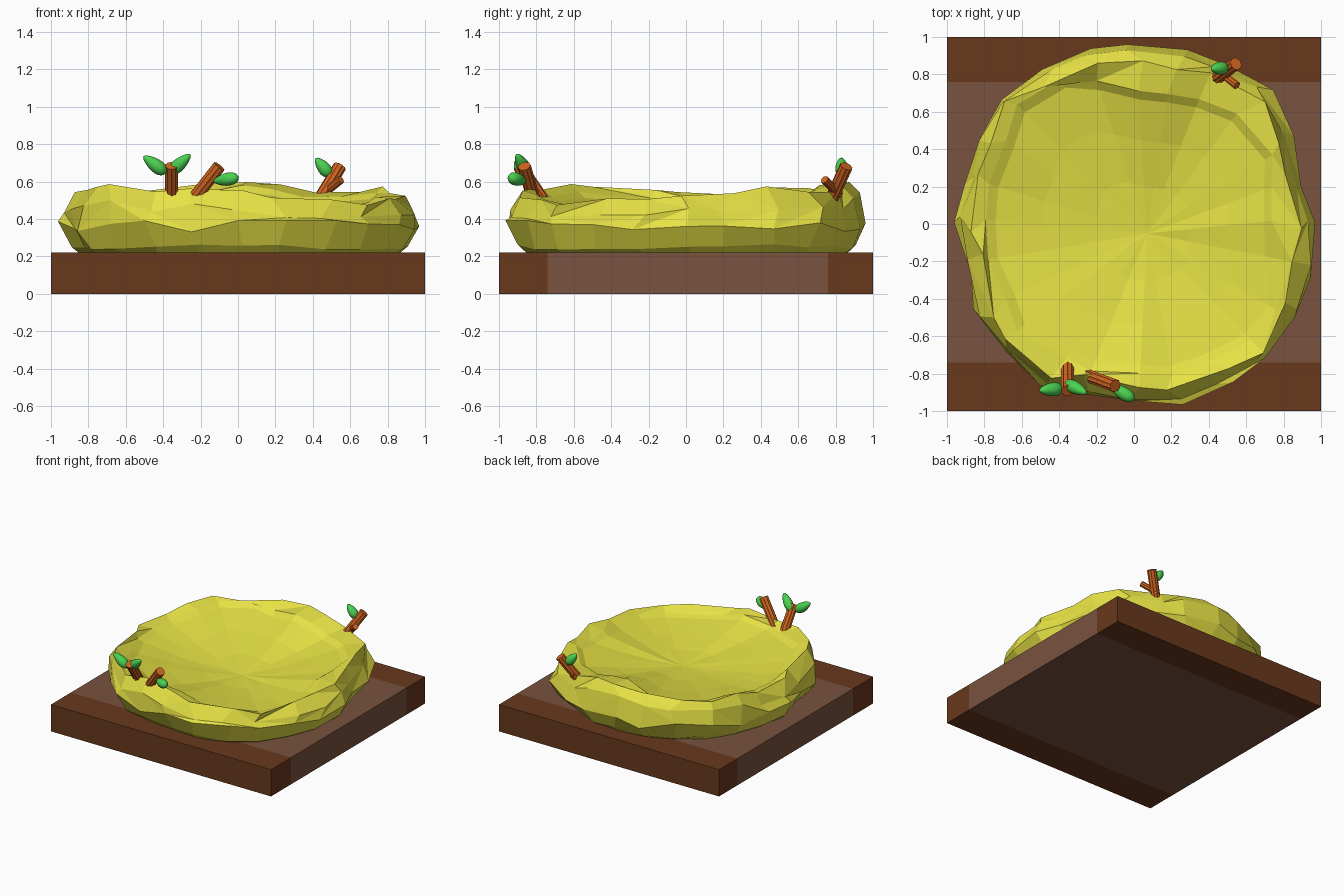
import bpy, bmesh, math, random
from mathutils import Vector

if "Cube" in bpy.data.objects:
    bpy.data.objects.remove(bpy.data.objects["Cube"])

random.seed(11)

def material(name, rgb):
    m = bpy.data.materials.new(name)
    m.diffuse_color = (*rgb, 1)
    m.use_nodes = True
    m.node_tree.nodes["Principled BSDF"].inputs["Base Color"].default_value = m.diffuse_color
    return m

DARK = material("dark_soil", (0.14, 0.04, 0.012))
LIGHT = material("light_soil", (0.19, 0.085, 0.05))
STRAW = material("straw", (0.80, 0.76, 0.06))
BARK = material("bark", (0.64, 0.13, 0.014))
LEAF = material("leaf_green", (0.07, 0.64, 0.08))

def finish(name, bm, mat, smooth=False):
    bmesh.ops.recalc_face_normals(bm, faces=bm.faces)
    me = bpy.data.meshes.new(name)
    bm.to_mesh(me)
    bm.free()
    me.materials.append(mat)
    for p in me.polygons:
        p.use_smooth = smooth
    ob = bpy.data.objects.new(name, me)
    bpy.context.collection.objects.link(ob)
    return ob

# Base slab: dark strips front and back, lighter band between
def slab(name, y0, y1, mat):
    bm = bmesh.new()
    bmesh.ops.create_cube(bm, size=1)
    for v in bm.verts:
        v.co = (v.co.x * 2, (y0 + y1) / 2 + v.co.y * (y1 - y0), 0.11 + v.co.z * 0.22)
    finish(name, bm, mat)

slab("base_front", -1, -0.74, DARK)
slab("base_middle", -0.74, 0.76, LIGHT)
slab("base_back", 0.76, 1, DARK)

# Nest rim every 15 degrees: outer radius, inner radius, crest height
RIM = [(.97, .76, .54), (.93, .76, .54), (.97, .80, .56), (1.03, .83, .56),
       (.98, .77, .55), (.98, .69, .59), (.97, .74, .60), (.96, .82, .57),
       (.95, .86, .57), (.97, .87, .57), (.94, .82, .56), (.93, .78, .54),
       (.95, .78, .53), (.91, .79, .54), (.98, .78, .56), (.97, .82, .57),
       (.99, .82, .54), (.95, .80, .55), (.94, .79, .56), (.99, .80, .51),
       (1.0, .84, .49), (1.01, .90, .49), (.99, .86, .50), (.98, .79, .51)]
CENTRE = Vector((0.07, -0.05, 0.385))

bm = bmesh.new()
columns = []
for i, (ro, ri, zc) in enumerate(RIM):
    j = lambda s: random.uniform(-s, s)

    def at(r, z, swing=0.04):
        a = math.radians(15 * i) + j(swing)
        return Vector((math.cos(a) * r, math.sin(a) * r, z))

    pts = [at(ro * 0.87, 0.20, 0),
           at(ro * 0.935, 0.25 + j(.015)),
           at(ro + j(.015), 0.36 + j(.035)),
           at(ro * 0.975 + j(.025), zc - 0.085 + j(.03), .06),
           at(ro * 0.55 + ri * 0.45 + j(.035), zc + j(.02), .07),
           at(ri + j(.03), zc - 0.03 + j(.012), .06)]
    lip = pts[-1]
    for t, k in ((0.94, 0.80), (0.65, 0.46), (0.33, 0.16)):
        p = CENTRE.lerp(lip, t)
        p.z = CENTRE.z + (lip.z - CENTRE.z) * k + j(.003)
        pts.append(p)
    columns.append([bm.verts.new(p) for p in pts])
mid = bm.verts.new(CENTRE)
n = len(columns)
for i in range(n):
    A, B = columns[i], columns[(i + 1) % n]
    for k in range(len(A) - 1):
        # split the outside quads at random for a craggy look
        if 1 < k < 5 and random.random() < 0.7:
            if random.random() < 0.5:
                bm.faces.new((A[k], B[k], B[k + 1]))
                bm.faces.new((A[k], B[k + 1], A[k + 1]))
            else:
                bm.faces.new((A[k], B[k], A[k + 1]))
                bm.faces.new((B[k], B[k + 1], A[k + 1]))
        else:
            bm.faces.new((A[k], B[k], B[k + 1], A[k + 1]))
    bm.faces.new((A[-1], B[-1], mid))
bm.faces.new([c[0] for c in reversed(columns)])
finish("nest", bm, STRAW)

# Twigs: ridged sticks between two points
def twig(name, a, b, r):
    a, b = Vector(a), Vector(b)
    bm = bmesh.new()
    q = (b - a).to_track_quat('Z', 'Y')
    rings = []
    for end in (a, b):
        ring = []
        for i in range(20):
            t, s = math.tau * i / 20, r * (1 if i % 2 else 0.88)
            ring.append(bm.verts.new(end + q @ Vector((math.cos(t) * s, math.sin(t) * s, 0))))
        rings.append(ring)
    for i in range(20):
        k = (i + 1) % 20
        bm.faces.new((rings[0][i], rings[0][k], rings[1][k], rings[1][i]))
    bm.faces.new(rings[0])
    bm.faces.new(rings[1])
    finish(name, bm, BARK)

twig("front_left_twig", (-.355, -.765, .50), (-.355, -.892, .685), .036)
twig("front_right_twig", (-.25, -.81, .49), (-.10, -.865, .682), .036)
twig("back_twig", (.435, .775, .50), (.545, .857, .682), .036)
twig("back_side_twig", (.45, .82, .53), (.55, .74, .61), .023)

# Leaves: ellipsoids tapering to a point
def leaf(name, a, b, w=.035):
    a, b = Vector(a), Vector(b)
    bm = bmesh.new()
    bmesh.ops.create_uvsphere(bm, u_segments=16, v_segments=10, radius=1)
    q = (b - a).to_track_quat('Z', 'Y')
    h = (b - a).length / 2
    for v in bm.verts:
        t = 1 - 0.3 * v.co.z
        v.co = q @ Vector((v.co.x * w * t, v.co.y * w * t, v.co.z * h)) + (a + b) / 2
    finish(name, bm, LEAF, True)

leaf("front_leaf_left", (-.385, -.88, .645), (-.505, -.89, .735), .036)
leaf("front_leaf_right", (-.365, -.85, .645), (-.255, -.905, .745), .034)
leaf("front_leaf_low", (0, -.94, .622), (-.13, -.86, .60), .034)
leaf("back_leaf", (.495, .835, .63), (.415, .83, .725), .034)
